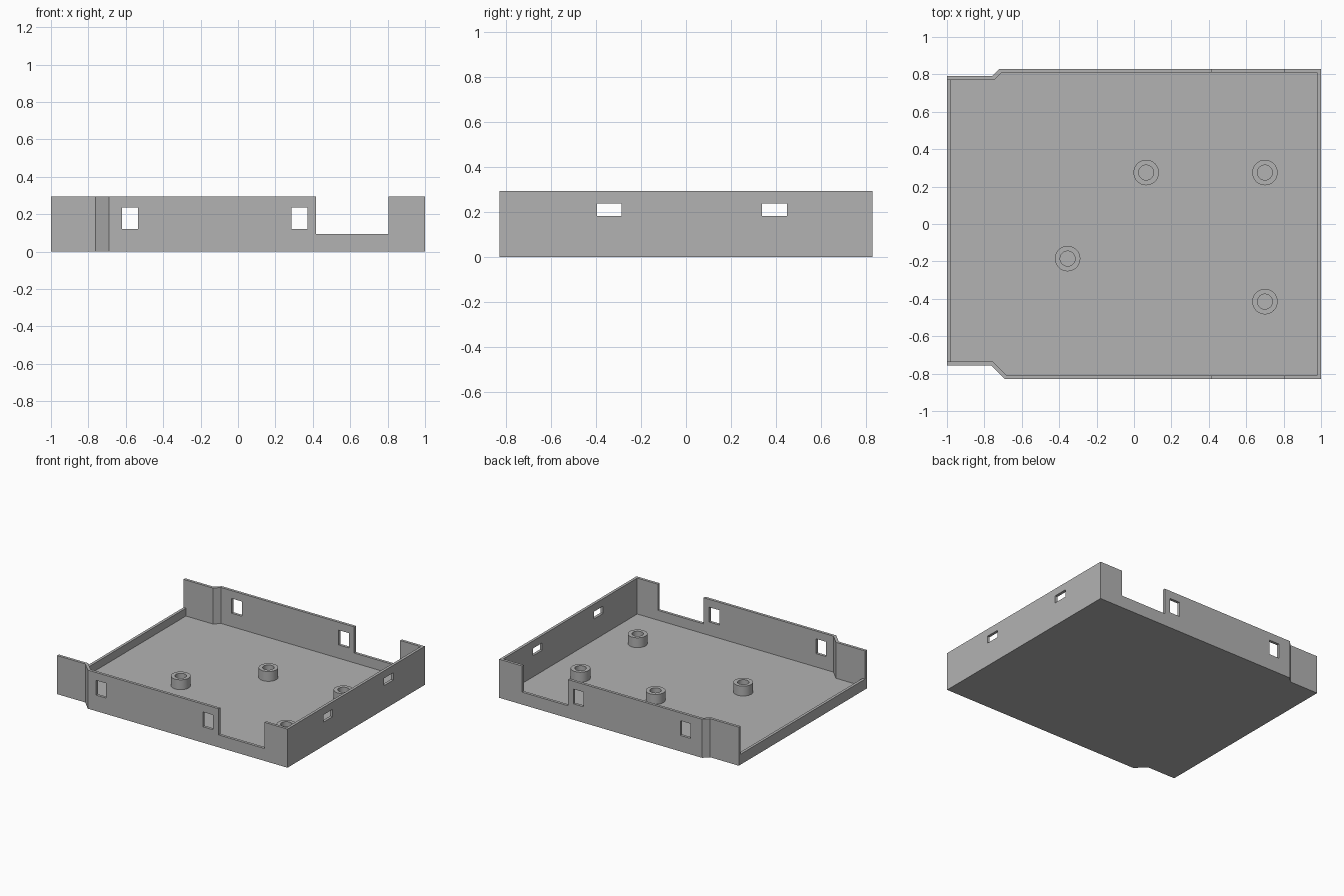
import bpy
import bmesh
import math

HEIGHT, FLOOR, WALL, LIP, NOTCH = 0.295, 0.02, 0.021, 0.08, 0.095

cube = bpy.data.objects.get("Cube")
if cube:
    bpy.data.objects.remove(cube, do_unlink=True)

grey = bpy.data.materials.new("matte_grey")
grey.use_nodes = True
grey.diffuse_color = (0.45, 0.45, 0.45, 1)
grey.node_tree.nodes["Principled BSDF"].inputs["Base Color"].default_value = (0.45, 0.45, 0.45, 1)


def finish(name, bm):
    bmesh.ops.recalc_face_normals(bm, faces=bm.faces)
    mesh = bpy.data.meshes.new(name)
    bm.to_mesh(mesh)
    bm.free()
    mesh.materials.append(grey)
    obj = bpy.data.objects.new(name, mesh)
    bpy.context.collection.objects.link(obj)
    return obj


def activate(obj):
    bpy.ops.object.select_all(action="DESELECT")
    obj.select_set(True)
    bpy.context.view_layer.objects.active = obj


def prism(name, outline, z0, z1):
    bm = bmesh.new()
    face = bm.faces.new([bm.verts.new((x, y, z0)) for x, y in outline])
    up = bmesh.ops.extrude_face_region(bm, geom=[face])["geom"]
    verts = [v for v in up if isinstance(v, bmesh.types.BMVert)]
    bmesh.ops.translate(bm, verts=verts, vec=(0, 0, z1 - z0))
    return finish(name, bm)


def box(name, x, y, z):
    return prism(name, [(x[0], y[0]), (x[1], y[0]), (x[1], y[1]), (x[0], y[1])], *z)


def cut(target, cutter):
    mod = target.modifiers.new("cut", "BOOLEAN")
    mod.operation, mod.solver, mod.object = "DIFFERENCE", "EXACT", cutter
    cutter.hide_render = True
    activate(target)
    bpy.ops.object.modifier_apply(modifier=mod.name)
    bpy.data.objects.remove(cutter, do_unlink=True)


# Tray outline, with the end narrowed by a sloped step on each side
def outline(inset):
    i, s = inset, inset * 0.41
    return [(-1 + i, -0.757 + i), (-0.762 + s, -0.757 + i), (-0.69 + s, -0.83 + i),
            (1 - i, -0.83 + i), (1 - i, 0.83 - i), (-0.718 + s, 0.83 - i),
            (-0.758 + s, 0.79 - i), (-1 + i, 0.79 - i)]


# Hollow tray
tray = prism("tray", outline(0), 0, HEIGHT)
cut(tray, prism("hollow_cutter", outline(WALL), FLOOR, 0.5))

# Open end above a low lip
cut(tray, box("end_cutter", (-1.1, -0.97), (-0.757 + WALL, 0.79 - WALL), (LIP, 0.5)))

# Wide notches and tall windows through both long walls
cut(tray, box("notch_cutter", (0.417, 0.805), (-1, 1), (NOTCH, 0.5)))
for x in (-0.577, 0.328):
    cut(tray, box("window_cutter", (x - 0.043, x + 0.043), (-1, 1), (0.122, 0.235)))

# Small slots in the closed end wall
for y in (-0.341, 0.394):
    cut(tray, box("slot_cutter", (0.9, 1.1), (y - 0.055, y + 0.055), (0.182, 0.238)))


# Hollow mounting posts on the floor
def post(name, x, y):
    bm = bmesh.new()
    ring = [(0.068, FLOOR), (0.068, NOTCH), (0.04, NOTCH), (0.04, FLOOR)]
    verts = [bm.verts.new((r, 0, z)) for r, z in ring]
    edges = [bm.edges.new(pair) for pair in zip(verts, verts[1:])]
    bmesh.ops.spin(bm, geom=verts + edges, cent=(0, 0, 0), axis=(0, 0, 1),
                   angle=math.tau, steps=48)
    bmesh.ops.remove_doubles(bm, verts=bm.verts, dist=0.0001)
    obj = finish(name, bm)
    obj.location = (x, y, 0)
    activate(obj)
    bpy.ops.object.shade_smooth_by_angle(angle=math.radians(30))


for n, (x, y) in enumerate([(0.065, 0.275), (0.7, 0.275), (-0.355, -0.185), (0.7, -0.415)], 1):
    post(f"mounting_post_{n}", x, y)
